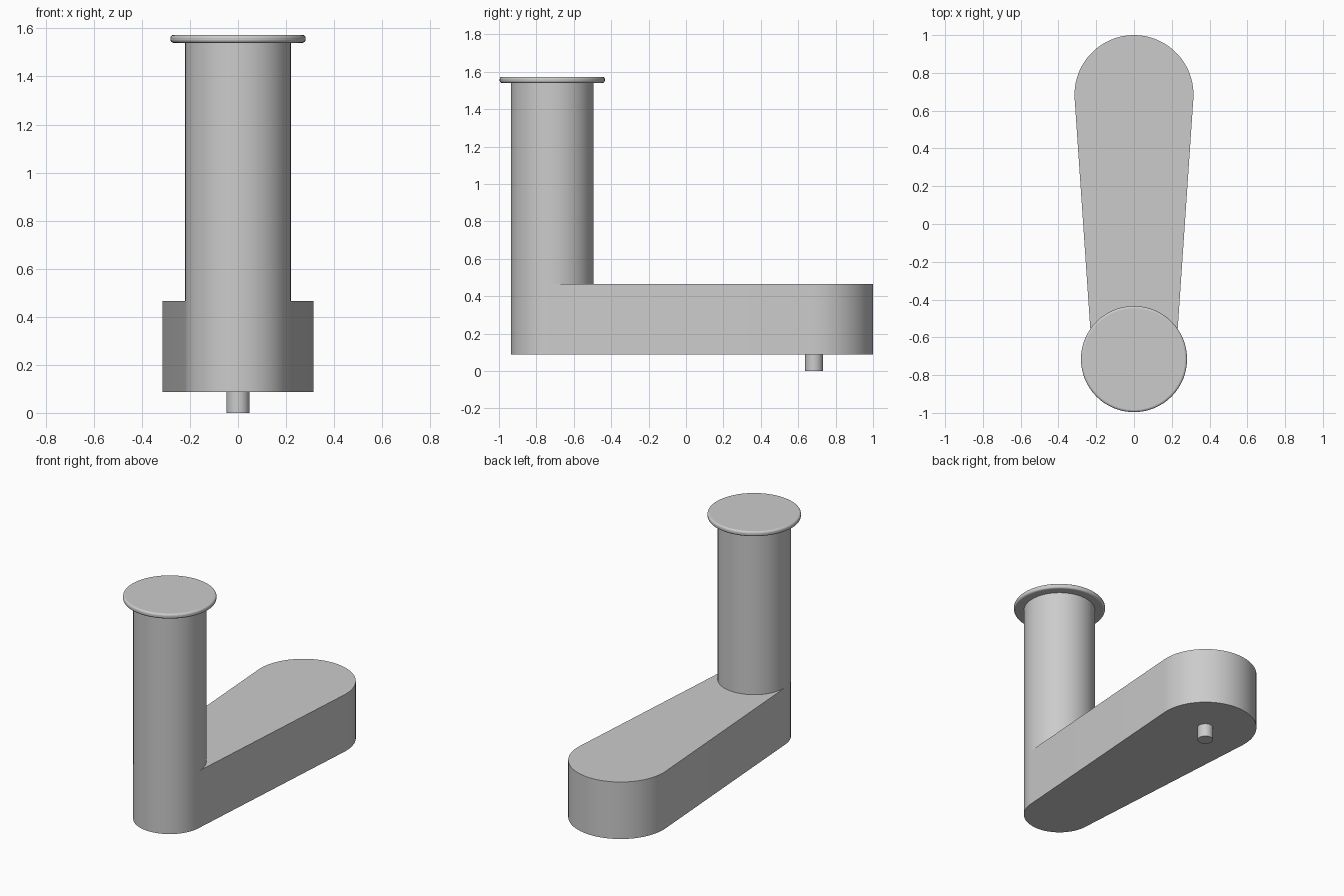
import bpy
import bmesh
from math import asin, cos, sin, pi, radians

if "Cube" in bpy.data.objects:
    bpy.data.objects.remove(bpy.data.objects["Cube"], do_unlink=True)

GRIP_Y, GRIP_R = -0.715, 0.22
HUB_Y, HUB_R = 0.685, 0.315
ARM_BOTTOM, ARM_TOP = 0.087, 0.465

grey = bpy.data.materials.new("plain grey")
grey.use_nodes = True
grey.diffuse_color = (0.6, 0.6, 0.6, 1)
grey.node_tree.nodes["Principled BSDF"].inputs["Base Color"].default_value = (0.6, 0.6, 0.6, 1)


def arc(y, r, start, end, steps):
    angles = [start + (end - start) * i / steps for i in range(steps + 1)]
    return [(r * cos(a), y + r * sin(a)) for a in angles]


def circle(y, r, steps=64):
    return arc(y, r, 0, 2 * pi, steps)[:-1]


def extrude_outline(name, outline, bottom, top, bevel=0):
    """Raise a closed outline into a solid with smooth sides."""
    bm = bmesh.new()
    base = bm.faces.new([bm.verts.new((x, y, bottom)) for x, y in outline])
    raised = bmesh.ops.extrude_face_region(bm, geom=[base], use_keep_orig=True)
    verts = [v for v in raised["geom"] if isinstance(v, bmesh.types.BMVert)]
    bmesh.ops.translate(bm, verts=verts, vec=(0, 0, top - bottom))
    bmesh.ops.recalc_face_normals(bm, faces=bm.faces)
    mesh = bpy.data.meshes.new(name)
    bm.to_mesh(mesh)
    bm.free()
    mesh.materials.append(grey)
    obj = bpy.data.objects.new(name, mesh)
    bpy.context.collection.objects.link(obj)
    bpy.ops.object.select_all(action="DESELECT")
    obj.select_set(True)
    bpy.context.view_layer.objects.active = obj
    bpy.ops.object.shade_smooth_by_angle(angle=radians(35))
    if bevel:
        mod = obj.modifiers.new("rounded rim", "BEVEL")
        mod.width = bevel
        mod.segments = 4
        mod.limit_method = "ANGLE"
    return obj


# Tapered arm: two round ends joined by tangent sides
tilt = asin((HUB_R - GRIP_R) / (HUB_Y - GRIP_Y))
arm_outline = (arc(HUB_Y, HUB_R, -tilt, pi + tilt, 40)
               + arc(GRIP_Y, GRIP_R, pi + tilt, 2 * pi - tilt, 32))
extrude_outline("crank_arm", arm_outline, ARM_BOTTOM, ARM_TOP)

# Upright grip, its thin rounded end cap, and the pivot pin underneath
extrude_outline("grip", circle(GRIP_Y, GRIP_R), ARM_TOP, 1.54)
extrude_outline("grip_cap", circle(GRIP_Y, 0.281), 1.54, 1.573, bevel=0.012)
extrude_outline("pivot_pin", circle(HUB_Y, 0.048, 32), 0, ARM_BOTTOM)
